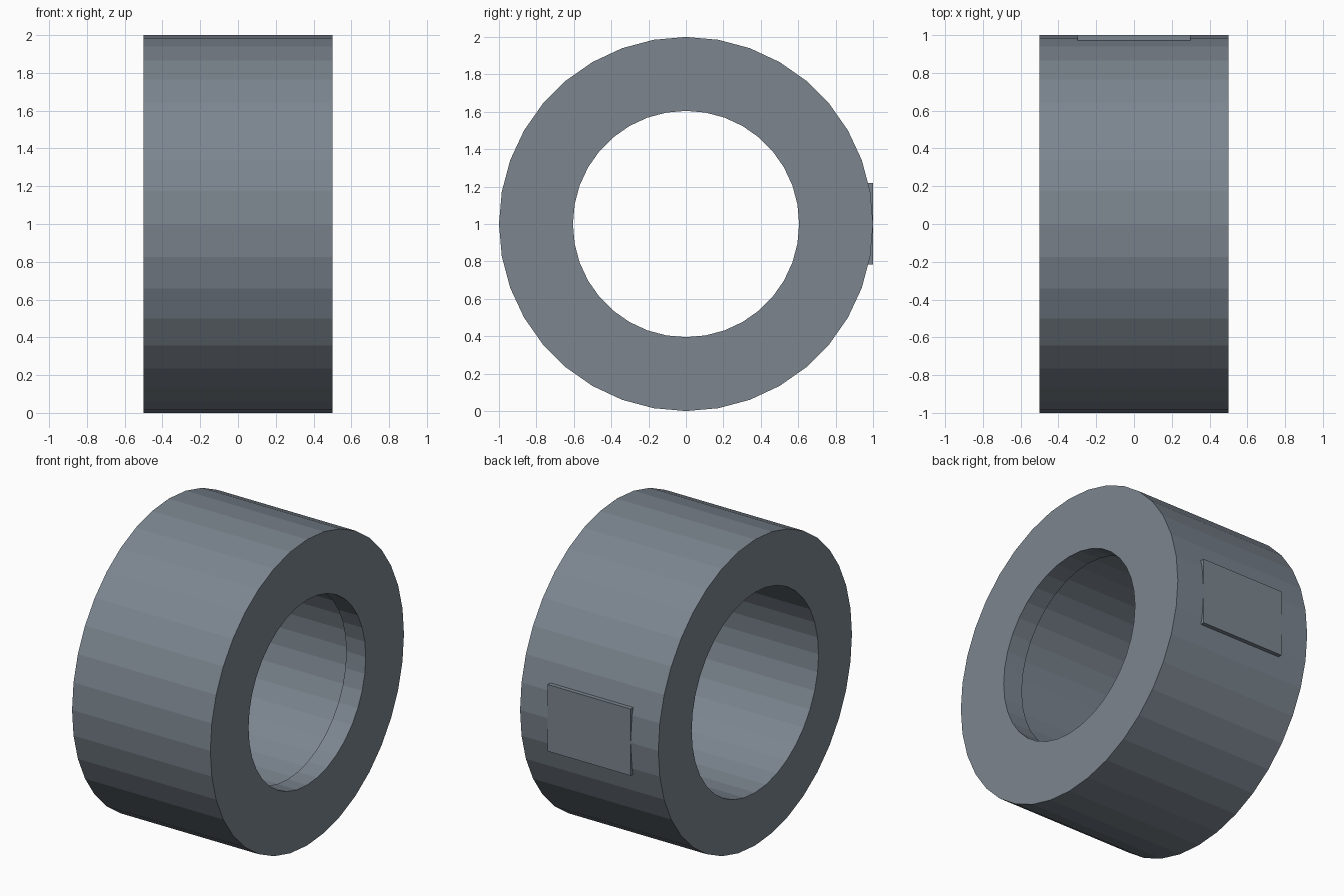
import bpy, bmesh, math

if "Cube" in bpy.data.objects:
    bpy.data.objects.remove(bpy.data.objects["Cube"])

SIDES = 36

# Dark blue-grey metal
metal = bpy.data.materials.new("dark_metal")
metal.diffuse_color = (0.20, 0.235, 0.275, 1)
metal.use_nodes = True
metal.node_tree.nodes["Principled BSDF"].inputs["Base Color"].default_value = metal.diffuse_color


def add_object(name, bm):
    bmesh.ops.recalc_face_normals(bm, faces=bm.faces)
    mesh = bpy.data.meshes.new(name)
    bm.to_mesh(mesh)
    bm.free()
    mesh.materials.append(metal)
    obj = bpy.data.objects.new(name, mesh)
    bpy.context.collection.objects.link(obj)
    return obj


# Ring body: closed (x, radius) section turned about the x axis,
# with an inner lip at the +x end of the bore
section = [(-0.5, 1.0), (0.5, 1.0), (0.5, 0.605),
           (0.36, 0.605), (0.36, 0.655), (-0.5, 0.655)]
bm = bmesh.new()
loops = []
for i in range(SIDES):
    a = 2 * math.pi * i / SIDES
    loops.append([bm.verts.new((x, r * math.cos(a), 1 + r * math.sin(a)))
                  for x, r in section])
for i in range(SIDES):
    p, q = loops[i], loops[(i + 1) % SIDES]
    for j in range(len(section)):
        k = (j + 1) % len(section)
        bm.faces.new((p[j], p[k], q[k], q[j]))
add_object("ring_body", bm)

# Thin flat plate set into the back of the ring
bm = bmesh.new()
bmesh.ops.create_cube(bm, size=1)
for v in bm.verts:
    v.co = (v.co.x * 0.6, 0.985 + v.co.y * 0.03, 1.002 + v.co.z * 0.436)
add_object("back_plate", bm)
